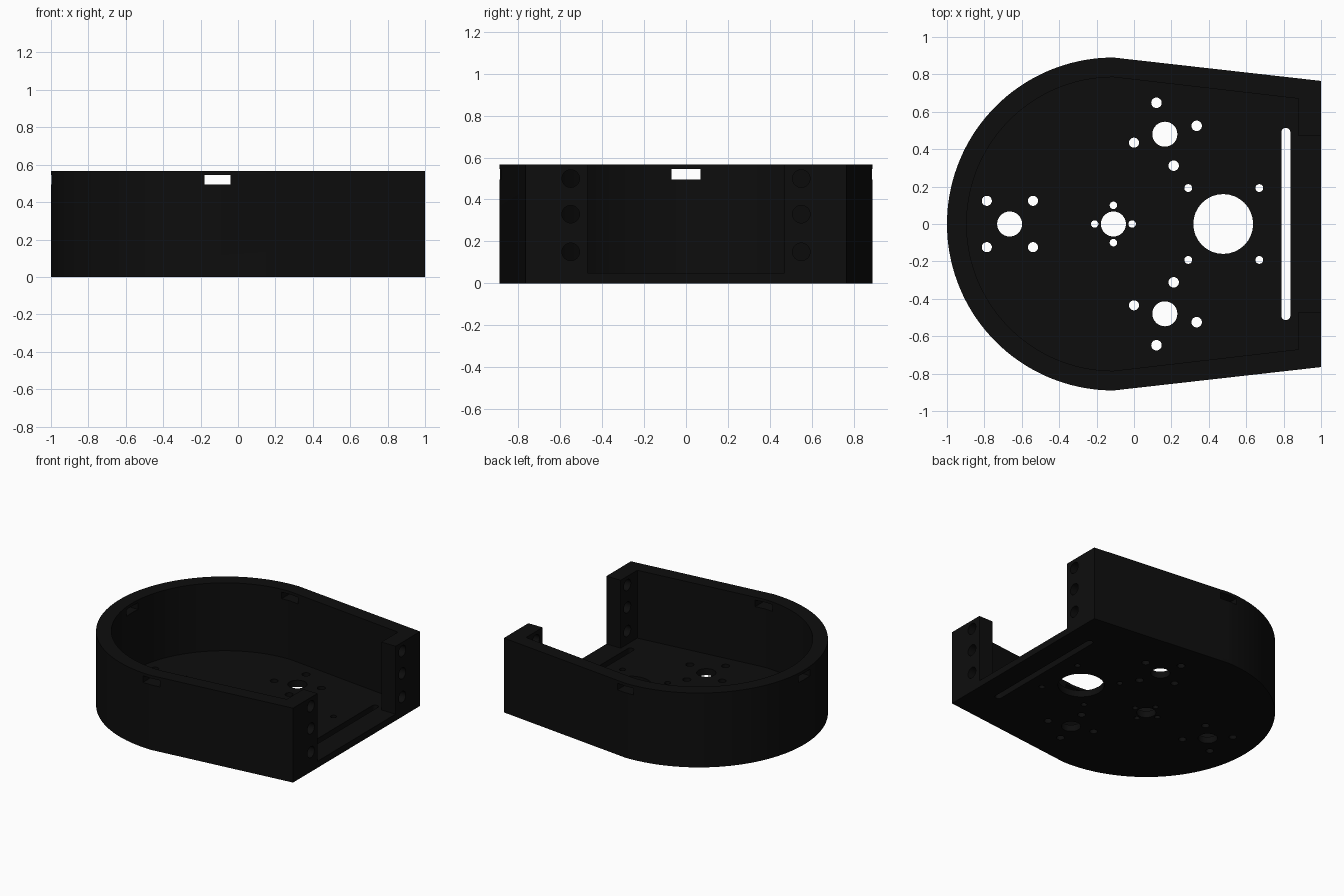
import bpy, bmesh, math
from mathutils import Matrix, Vector

if "Cube" in bpy.data.objects:
    bpy.data.objects.remove(bpy.data.objects["Cube"])

H, FLOOR = 0.567, 0.05
CX = -0.11

black = bpy.data.materials.new("matte black")
black.diffuse_color = (0.004, 0.004, 0.004, 1)
black.use_nodes = True
black.node_tree.nodes["Principled BSDF"].inputs["Base Color"].default_value = black.diffuse_color


def finish(name, bm):
    bmesh.ops.recalc_face_normals(bm, faces=bm.faces[:])
    me = bpy.data.meshes.new(name)
    bm.to_mesh(me)
    bm.free()
    me.materials.append(black)
    ob = bpy.data.objects.new(name, me)
    bpy.context.collection.objects.link(ob)
    return ob


def prism(bm, pts, z0, z1):
    face = bm.faces.new([bm.verts.new((x, y, z0)) for x, y in pts])
    ext = bmesh.ops.extrude_face_region(bm, geom=[face])["geom"]
    moved = [v for v in ext if isinstance(v, bmesh.types.BMVert)]
    bmesh.ops.translate(bm, verts=moved, vec=(0, 0, z1 - z0))


def arc(r, n=72):
    # half circle round the closed end, from +y to -y
    return [(CX + r * math.cos(a), r * math.sin(a))
            for a in (math.pi / 2 + math.pi * i / n for i in range(n + 1))]


def cylinder(bm, r, depth, matrix):
    bmesh.ops.create_cone(bm, cap_ends=True, segments=32, radius1=r, radius2=r,
                          depth=depth, matrix=matrix)


def box(bm, centre, size):
    bmesh.ops.create_cube(bm, size=1, matrix=Matrix.Translation(centre)
                          @ Matrix.Diagonal((*size, 1)))


# Outer shell
bm = bmesh.new()
prism(bm, arc(0.89) + [(1, -0.765), (1, 0.765)], 0, H)
body = finish("enclosure_body", bm)

# Inner cavity, open at the straight end between two end posts
bm = bmesh.new()
prism(bm, arc(0.785) + [(0.88, -0.67), (0.88, -0.47), (1.2, -0.47),
                        (1.2, 0.47), (0.88, 0.47), (0.88, 0.67)], FLOOR, 1)
cavity = finish("cavity_cutter", bm)

# Floor holes: (x, y, radius), mirrored across y
holes = [(0.477, 0, 0.16), (0.165, 0.48, 0.067), (-0.665, 0, 0.067), (CX, 0, 0.067),
         (-0.787, 0.124, 0.027), (-0.54, 0.124, 0.027),
         (CX, 0.1, 0.02), (-0.21, 0, 0.02), (-0.01, 0, 0.02),
         (0.29, 0.192, 0.021), (0.67, 0.192, 0.021),
         (0.12, 0.648, 0.028), (0.335, 0.525, 0.028),
         (0, 0.435, 0.027), (0.212, 0.312, 0.028)]
bm = bmesh.new()
for x, y, r in holes:
    for s in ((1, -1) if y else (1,)):
        cylinder(bm, r, 0.3, Matrix.Translation((x, y * s, 0)))

# Long rounded slot near the open end
slot = []
for cy, start in ((0.49, 0), (-0.49, math.pi)):
    slot += [(0.812 + 0.024 * math.cos(start + math.pi * i / 10),
              cy + 0.024 * math.sin(start + math.pi * i / 10)) for i in range(11)]
prism(bm, slot, -0.15, 0.15)

# Screw holes through the end posts
for s in (1, -1):
    for z in (0.15, 0.33, 0.5):
        cylinder(bm, 0.042, 0.3, Matrix.Translation((0.95, 0.55 * s, z))
                 @ Matrix.Rotation(math.pi / 2, 4, 'Y'))

# Small lid-catch windows in the wall
for s in (1, -1):
    box(bm, Vector((CX, 0.84 * s, 0.52)), (0.14, 0.3, 0.05))
box(bm, Vector((-0.95, 0, 0.52)), (0.3, 0.14, 0.05))
openings = finish("openings_cutter", bm)

# Cut the shell
bpy.context.view_layer.objects.active = body
body.select_set(True)
for cutter in (cavity, openings):
    cutter.select_set(False)
    mod = body.modifiers.new(cutter.name, 'BOOLEAN')
    mod.operation, mod.solver, mod.object = 'DIFFERENCE', 'EXACT', cutter
    bpy.ops.object.modifier_apply(modifier=mod.name)
for cutter in (cavity, openings):
    bpy.data.objects.remove(cutter)
bpy.ops.object.shade_smooth_by_angle(angle=math.radians(30))
